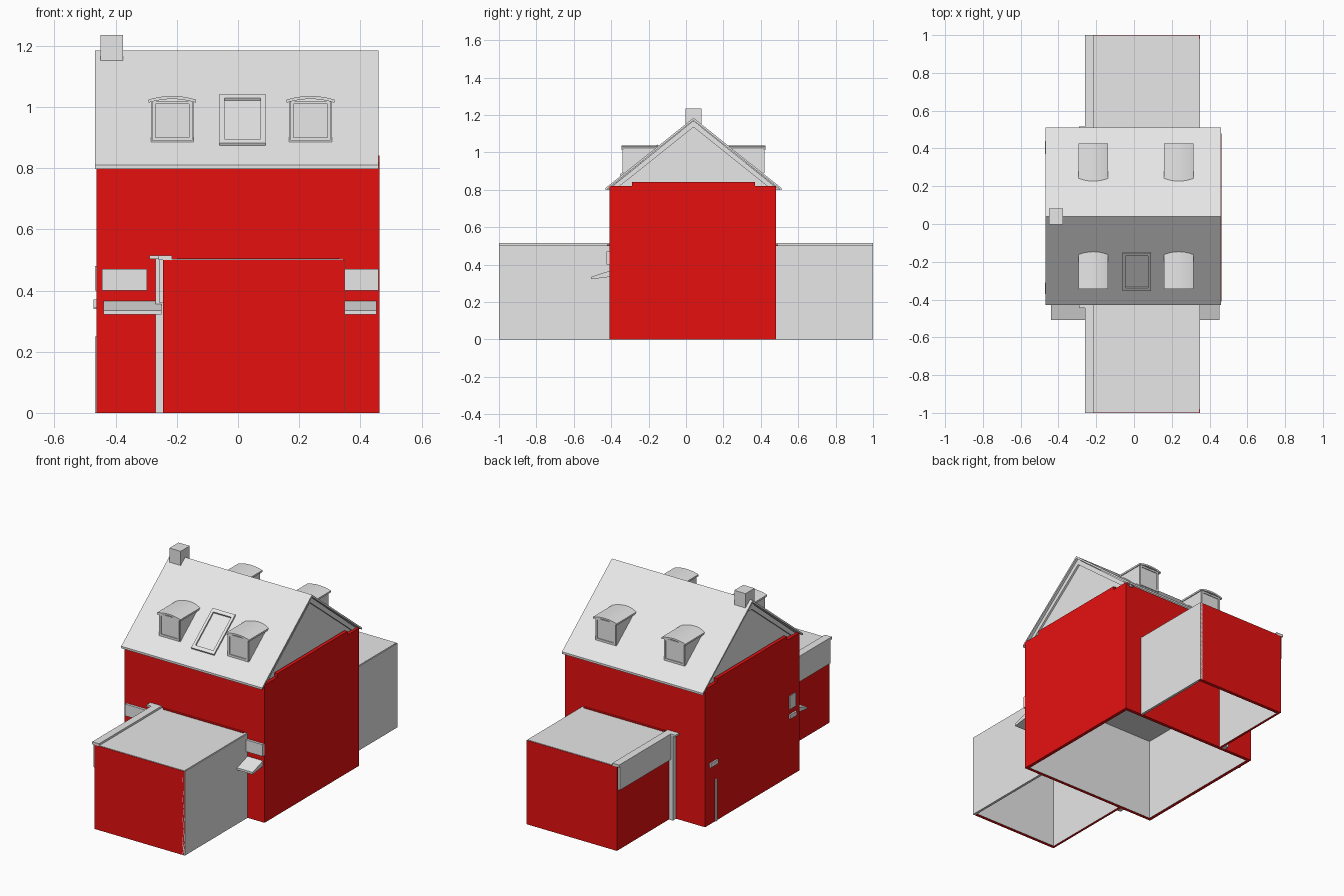
import bpy, bmesh
from mathutils import Vector

cube = bpy.data.objects.get("Cube")
if cube:
    bpy.data.objects.remove(cube, do_unlink=True)


def material(name, colour):
    m = bpy.data.materials.new(name)
    m.use_nodes = True
    m.diffuse_color = colour
    m.node_tree.nodes["Principled BSDF"].inputs["Base Color"].default_value = colour
    return m


GREY = material("light grey", (0.8, 0.8, 0.8, 1))
RED = material("brick red", (0.8, 0.005, 0.005, 1))


def finish(name, bm, mat, inner=None):
    """Make the object; faces pointing along the inner direction become grey."""
    bmesh.ops.recalc_face_normals(bm, faces=bm.faces)
    me = bpy.data.meshes.new(name)
    me.materials.append(mat)
    me.materials.append(GREY)
    if inner:
        for f in bm.faces:
            if f.normal.dot(Vector(inner)) > 0.9:
                f.material_index = 1
    bm.to_mesh(me)
    bm.free()
    ob = bpy.data.objects.new(name, me)
    bpy.context.collection.objects.link(ob)
    return ob


def box(name, x, y, z, mat=GREY, inner=None):
    bm = bmesh.new()
    bmesh.ops.create_cube(bm, size=1)
    for v in bm.verts:
        for i, (a, b) in enumerate((x, y, z)):
            v.co[i] = a if v.co[i] < 0 else b
    return finish(name, bm, mat, inner)


def prism(name, points, lo, hi, axis="x", mat=GREY):
    """Extrude a (y, z) profile along x, or an (x, z) profile along y."""
    bm = bmesh.new()
    place = (lambda p, t: (t, *p)) if axis == "x" else (lambda p, t: (p[0], t, p[1]))
    base = bm.faces.new([bm.verts.new(place(p, lo)) for p in points])
    ext = bmesh.ops.extrude_face_region(bm, geom=[base])["geom"]
    shift = place((0, 0), hi - lo)
    bmesh.ops.translate(bm, vec=shift, verts=[g for g in ext if isinstance(g, bmesh.types.BMVert)])
    return finish(name, bm, mat)


# Roof geometry
RIDGE_Y, RIDGE_Z, RUN, EAVE_Z = 0.04, 1.185, 0.47, 0.81
SLOPE = (RIDGE_Z - EAVE_Z) / RUN


def roof_y(z, side):
    return RIDGE_Y + side * (RIDGE_Z - z) / SLOPE


# House walls, red outside and grey inside
T = 0.02
X, Y0, Y1 = 0.462, -0.41, 0.48
box("front_wall", (-X, X), (Y0, Y0 + T), (0, 0.815), RED, (0, 1, 0))
box("back_wall", (-X, X), (Y1 - T, Y1), (0, 0.815), RED, (0, -1, 0))
for s, side in ((-1, "right"), (1, "left")):
    xs = sorted((s * X, s * (X - T)))
    box(side + "_wall", xs, (Y0, Y1), (0, 0.82), RED, (-s, 0, 0))
    box(side + "_wall_top", xs, (-0.29, 0.37), (0.82, 0.842), RED)
    # Recessed gable with a rafter along each slope
    g = sorted((s * 0.42, s * 0.435))
    prism(side + "_gable", [(roof_y(0.815, -1), 0.8), (roof_y(0.815, 1), 0.8),
                            (RIDGE_Y, RIDGE_Z - 0.01)], *g)
    for d in (-1, 1):
        prism(side + "_rafter", [(roof_y(0.83, d), 0.81), (RIDGE_Y, RIDGE_Z - 0.015),
                                 (RIDGE_Y, RIDGE_Z - 0.05), (roof_y(0.85, d), 0.8)],
              *sorted((s * 0.435, s * 0.447)))
box("ceiling", (-0.45, 0.45), (-0.4, 0.47), (0.5, 0.52))

# Main roof slabs
for d, side in ((-1, "front"), (1, "back")):
    e = RIDGE_Y + d * RUN
    prism(side + "_roof", [(RIDGE_Y, RIDGE_Z), (e, EAVE_Z), (e, EAVE_Z - 0.012),
                           (RIDGE_Y, RIDGE_Z - 0.014)], -0.468, 0.46)

# Chimney
box("chimney", (-0.45, -0.376), (-0.002, 0.083), (1.12, 1.236))


# Dormers with a gently arched cap and a framed window
def dormer(x, d, side):
    face = RIDGE_Y + d * 0.375
    low = RIDGE_Z - 0.375 * SLOPE
    prism(side + "_dormer", [(face, low - 0.01), (face, 1.02), (roof_y(1.02, d) - d * 0.02, 1.02)],
          x - 0.07, x + 0.07)
    n = 8
    arch = [(x + 0.078 * t, 1.036 - 0.012 * t * t) for t in [2 * i / n - 1 for i in range(n + 1)]]
    under = [(px, pz - 0.01) for px, pz in reversed(arch)]
    prism(side + "_dormer_cap", arch + under,
          *sorted((face + d * 0.01, roof_y(1.03, d) - d * 0.01)), axis="y")
    ys = sorted((face - d * 0.002, face + d * 0.005))
    for k in (-1, 1):
        box(side + "_dormer_jamb", sorted((x + k * 0.066, x + k * 0.055)), ys, (0.89, 1.02))
    for z in (0.89, 1.009):
        box(side + "_dormer_rail", (x - 0.055, x + 0.055), ys, (z, z + 0.011))


for d, side in ((-1, "front"), (1, "back")):
    for x in (-0.215, 0.237):
        dormer(x, d, side)


# Skylight frame on the front slope
def skylight_bar(x0, x1, z0, z1):
    y0, y1 = roof_y(z0, -1), roof_y(z1, -1)
    prism("skylight_frame", [(y0, z0 - 0.005), (y1, z1 - 0.005),
                             (y1 - 0.006, z1 + 0.007), (y0 - 0.006, z0 + 0.007)], x0, x1)


for x in (-0.06, 0.074):
    skylight_bar(x, x + 0.016, 0.875, 1.035)
for z in (0.875, 1.022):
    skylight_bar(-0.044, 0.074, z, z + 0.013)

# Front and back extensions
for d, side, near in ((-1, "front", Y0), (1, "back", Y1)):
    ys = sorted((near, d))
    box(side + "_extension_end", (-0.245, 0.348), sorted((d, d * (1 - T))), (0, 0.5), RED, (0, -d, 0))
    box(side + "_extension_red_side", (-0.245, -0.23), ys, (0, 0.49), RED, (1, 0, 0))
    box(side + "_extension_grey_side", (0.335, 0.35), ys, (0, 0.5))
    box(side + "_extension_roof", (-0.24, 0.345), sorted((near, d * 0.998)), (0.485, 0.503))
    box(side + "_extension_fascia", (-0.257, -0.245), sorted((near, d * 0.99)), (0.36, 0.505))
    box(side + "_extension_coping", (-0.26, -0.215), ys, (0.5, 0.515))
    # Corner post beside the house wall
    box(side + "_post", (-0.27, -0.245), sorted((near, near + d * 0.03)), (0, 0.505))
    box(side + "_post_cap", (-0.29, -0.22), sorted((near, near + d * 0.035)), (0.503, 0.515))
    # Seam against the house
    box(side + "_roof_seam", (-0.2, 0.33), sorted((near, near + d * 0.012)), (0.5, 0.507), RED)

# Front window boxes with sloping ledges below
for side, x0, x1, l0, l1 in (("right", -0.445, -0.297, -0.44, -0.25),
                             ("left", 0.35, 0.46, 0.35, 0.452)):
    box(side + "_window_box", (x0, x1), (-0.425, -0.405), (0.4, 0.47))
    prism(side + "_ledge", [(-0.405, 0.335), (-0.405, 0.368), (-0.508, 0.335), (-0.508, 0.322)], l0, l1)

# Small fittings on the right wall
box("side_sill", (-0.472, -0.46), (0.37, 0.44), (0.34, 0.365))
box("side_pipe", (-0.467, -0.46), (0.37, 0.385), (0, 0.25))
box("side_window", (-0.467, -0.46), (-0.37, -0.31), (0.4, 0.48))
box("side_ledge", (-0.472, -0.46), (-0.37, -0.31), (0.345, 0.37))
